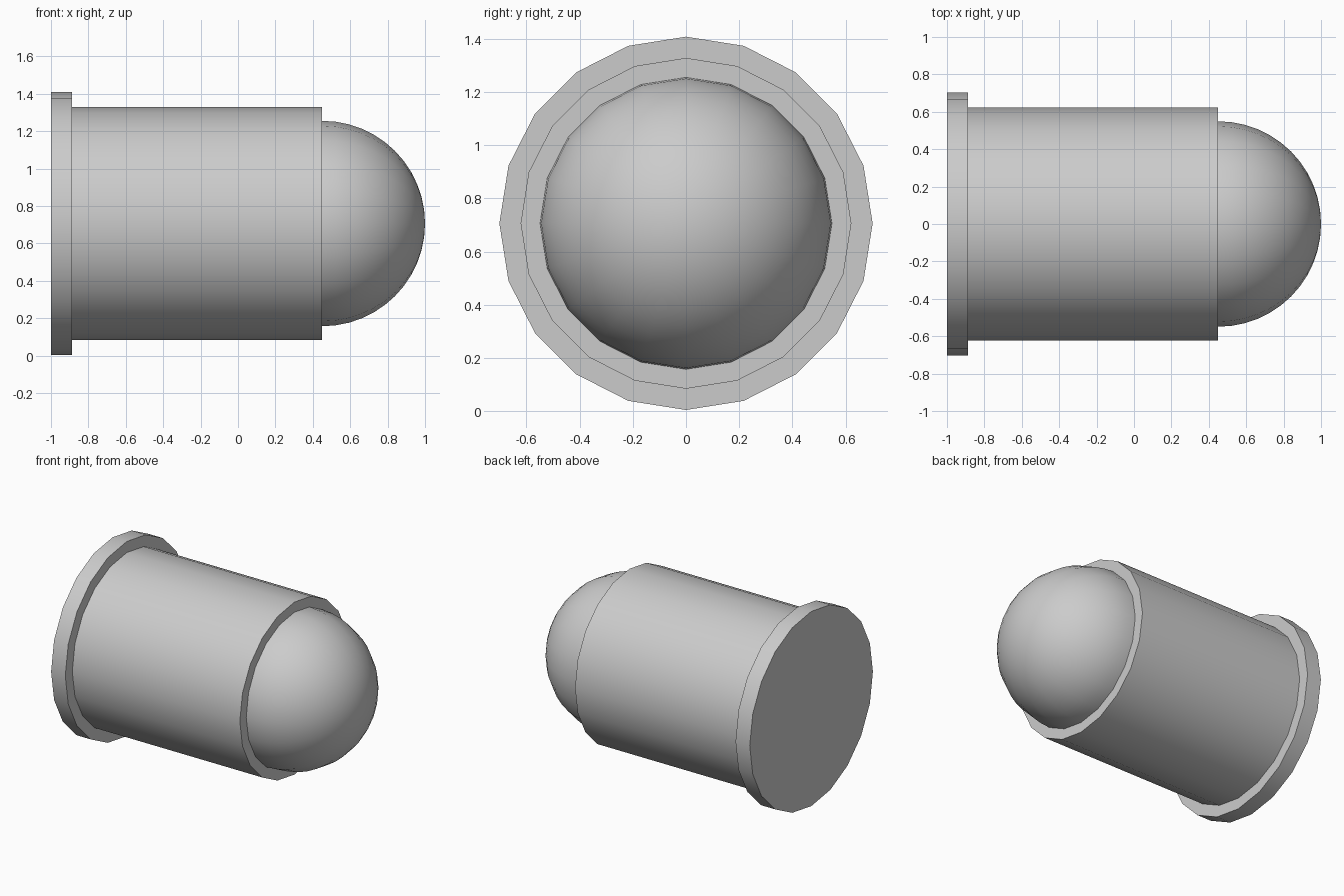
import bpy, bmesh, math

if "Cube" in bpy.data.objects:
    bpy.data.objects.remove(bpy.data.objects["Cube"])

SIDES = 20
AXIS_Z = 0.706


def lathe(name, profile):
    """Revolve (x, radius) points about the horizontal x axis; radius 0 makes a pole."""
    bm = bmesh.new()
    rings = []
    for x, r in profile:
        if r == 0:
            rings.append([bm.verts.new((x, 0, 0))])
        else:
            rings.append([bm.verts.new((x, r * math.cos(a), r * math.sin(a)))
                          for a in (2 * math.pi * i / SIDES for i in range(SIDES))])
    for a, b in zip(rings, rings[1:]):
        for i in range(SIDES):
            j = (i + 1) % SIDES
            if len(a) == 1:
                bm.faces.new((a[0], b[j], b[i]))
            elif len(b) == 1:
                bm.faces.new((a[i], a[j], b[0]))
            else:
                bm.faces.new((a[i], a[j], b[j], b[i]))
    bmesh.ops.recalc_face_normals(bm, faces=bm.faces)
    mesh = bpy.data.meshes.new(name)
    bm.to_mesh(mesh)
    bm.free()
    obj = bpy.data.objects.new(name, mesh)
    obj.location.z = AXIS_Z
    bpy.context.collection.objects.link(obj)
    # smooth sides, sharp rims
    bpy.ops.object.select_all(action='DESELECT')
    obj.select_set(True)
    bpy.context.view_layer.objects.active = obj
    bpy.ops.object.shade_smooth_by_angle(angle=math.radians(30))
    return obj


# Wide flange closing the flat end
lathe("base_flange", [(-1, 0), (-1, 0.702), (-0.887, 0.702), (-0.887, 0)])

# Main cylinder, seated slightly inside the flange
lathe("main_body", [(-0.9, 0), (-0.9, 0.622), (0.45, 0.622), (0.45, 0)])

# Hemispherical nose
R, STEPS = 0.549, 12
arc = [(0.451 + R * math.sin(t), R * math.cos(t))
       for t in (math.pi / 2 * k / STEPS for k in range(STEPS))]
lathe("dome_nose", [(0.44, 0), (0.44, R)] + arc + [(1.0, 0)])
